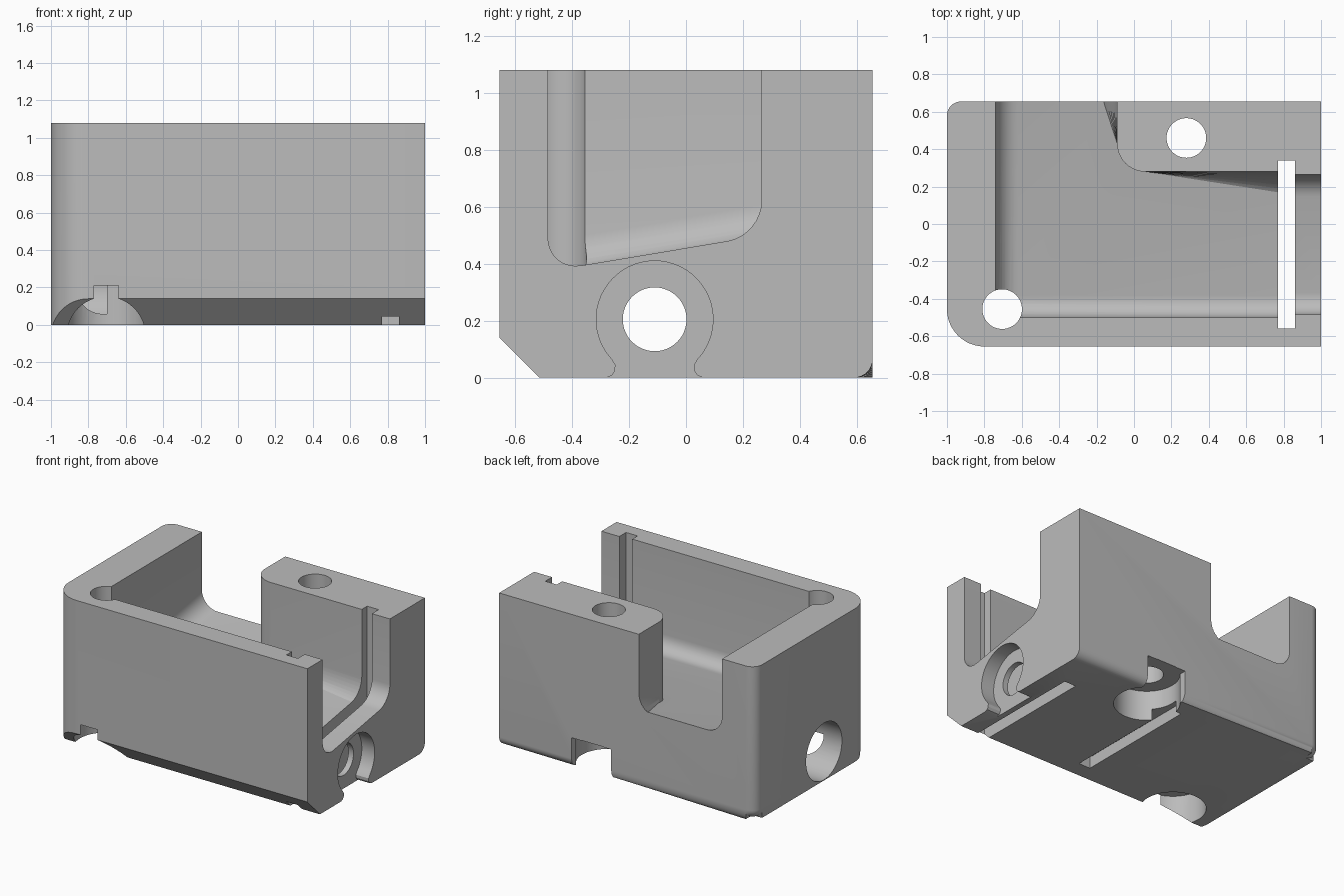
import bpy, bmesh, math
from mathutils import Vector

if "Cube" in bpy.data.objects:
    bpy.data.objects.remove(bpy.data.objects["Cube"], do_unlink=True)

TOP = 1.08
HALF_Y = 0.655

grey = bpy.data.materials.new("light_grey")
grey.use_nodes = True
colour = (0.5, 0.5, 0.5, 1)
grey.diffuse_color = colour
grey.node_tree.nodes["Principled BSDF"].inputs["Base Color"].default_value = colour


def arc(cx, cy, r, start, end, steps=10):
    """Points on an arc, angles in degrees."""
    angles = [math.radians(start + (end - start) * i / steps) for i in range(steps + 1)]
    return [(cx + r * math.cos(a), cy + r * math.sin(a)) for a in angles]


def finish(bm, name):
    bmesh.ops.recalc_face_normals(bm, faces=bm.faces[:])
    mesh = bpy.data.meshes.new(name)
    bm.to_mesh(mesh)
    bm.free()
    mesh.materials.append(grey)
    obj = bpy.data.objects.new(name, mesh)
    bpy.context.collection.objects.link(obj)
    return obj


def prism(name, outline, low, high, axis="z", round_r=0, rounded=None):
    """Extrude an outline; low may be a function of y. Optionally round bottom edges."""
    bm = bmesh.new()
    base = low if callable(low) else (lambda y: low)

    def place(a, b, h):
        return Vector((a, b, h)) if axis == "z" else Vector((h, a, b))

    bottom = [bm.verts.new(place(a, b, base(b))) for a, b in outline]
    top = [bm.verts.new(place(a, b, high)) for a, b in outline]
    floor = bm.faces.new(bottom)
    bm.faces.new(top)
    n = len(outline)
    for i in range(n):
        j = (i + 1) % n
        bm.faces.new((bottom[i], bottom[j], top[j], top[i]))
    if round_r:
        edges = [e for e in floor.edges if rounded((e.verts[0].co + e.verts[1].co) / 2)]
        bmesh.ops.bevel(bm, geom=edges, offset=round_r, segments=8, profile=0.5,
                        affect="EDGES", clamp_overlap=False)
    return finish(bm, name)


def box(name, x0, x1, y0, y1, z0, z1):
    return prism(name, [(x0, y0), (x1, y0), (x1, y1), (x0, y1)], z0, z1)


def bore(name, a, b, r, low, high, axis="z"):
    return prism(name, arc(a, b, r, 0, 360, 48)[:-1], low, high, axis)


# Housing block with rounded left corners and rounded lower left and back edges
outline = [(1, -HALF_Y), (1, HALF_Y)]
outline += arc(-0.925, HALF_Y - 0.075, 0.075, 90, 180, 8)
outline += arc(-0.8, HALF_Y * -1 + 0.2, 0.2, 180, 270, 12)
housing = prism("housing", outline, 0, TOP, round_r=0.065,
                rounded=lambda m: m.x < 0.99 and m.y > -HALF_Y + 0.0005)


# Cavity with a sloping floor, open to the right and through the back
def floor_height(y):
    return 0.38 + 0.167 * (y + 0.36)


def lip_height(y):
    return floor_height(y) + 0.015


cavity_outline = [(-0.74, -0.5), (0.82, -0.5), (0.82, 0.28)]
cavity_outline += arc(0.06, 0.43, 0.15, 270, 180)
cavity_outline += [(-0.09, 0.8), (-0.74, 0.8)]
cutters = [
    prism("cavity", cavity_outline, floor_height, 1.3, round_r=0.12,
          rounded=lambda m: m.x < 0.81 and m.y < 0.79),
    prism("cavity_mouth", [(0.8, -0.485), (1.2, -0.485), (1.2, 0.265), (0.8, 0.265)],
          lip_height, 1.3, round_r=0.12, rounded=lambda m: abs(m.y) > 0.2),
]

# Sloping lower front edge
cutters.append(prism("front_chamfer",
                     [(-0.515, 0), (-0.655, 0.14), (-0.8, 0.285), (-0.8, -0.2), (-0.315, -0.2)],
                     -1.2, 1.2, "x"))

# Screw holes with counterbores below
for label, x, y in (("front", -0.705, -0.455), ("back", 0.28, 0.46)):
    cutters.append(bore(label + "_screw_hole", x, y, 0.106, -0.1, 1.2))
    cutters.append(bore(label + "_counterbore", x, y, 0.211, -0.1, 0.212))
cutters.append(box("back_notch", 0.125, 0.435, 0.46, 0.8, -0.12, 0.21))

# Lengthwise bore, wider on the left, with an open-bottomed recess on the right
AXIS_Y, AXIS_Z = -0.11, 0.205
cutters.append(bore("shaft_hole", AXIS_Y, AXIS_Z, 0.112, -1.2, 1.2, "x"))
cutters.append(bore("left_bore", AXIS_Y, AXIS_Z, 0.2, -1.2, -0.7, "x"))
neck = [(0.138, 0.045), (0.139, 0.025), (0.15, 0.008), (0.17, 0), (0.17, -0.1)]
keyhole = arc(AXIS_Y, AXIS_Z, 0.205, -43, 223, 40)
keyhole += [(AXIS_Y - dy, z) for dy, z in neck]
keyhole += [(AXIS_Y + dy, z) for dy, z in reversed(neck)]
cutters.append(prism("right_recess", keyhole, 0.9, 1.2, "x"))

# Plate slot through the full height and a blind slot underneath
cutters.append(box("plate_slot", 0.77, 0.86, -0.56, 0.34, -0.2, 1.25))
cutters.append(box("blind_slot", 0.03, 0.12, -0.4, 0.5, -0.15, 0.08))

# Cut everything out of the housing
for cutter in cutters:
    mod = housing.modifiers.new(cutter.name, "BOOLEAN")
    mod.operation = "DIFFERENCE"
    mod.solver = "EXACT"
    mod.object = cutter
bpy.context.view_layer.update()
evaluated = housing.evaluated_get(bpy.context.evaluated_depsgraph_get())
cut_mesh = bpy.data.meshes.new_from_object(evaluated)
housing.modifiers.clear()
housing.data = cut_mesh
cut_mesh.materials.clear()
cut_mesh.materials.append(grey)
for cutter in cutters:
    bpy.data.objects.remove(cutter, do_unlink=True)

# Smooth rounds, sharp edges
bpy.ops.object.select_all(action="DESELECT")
housing.select_set(True)
bpy.context.view_layer.objects.active = housing
bpy.ops.object.shade_smooth_by_angle(angle=math.radians(25))
